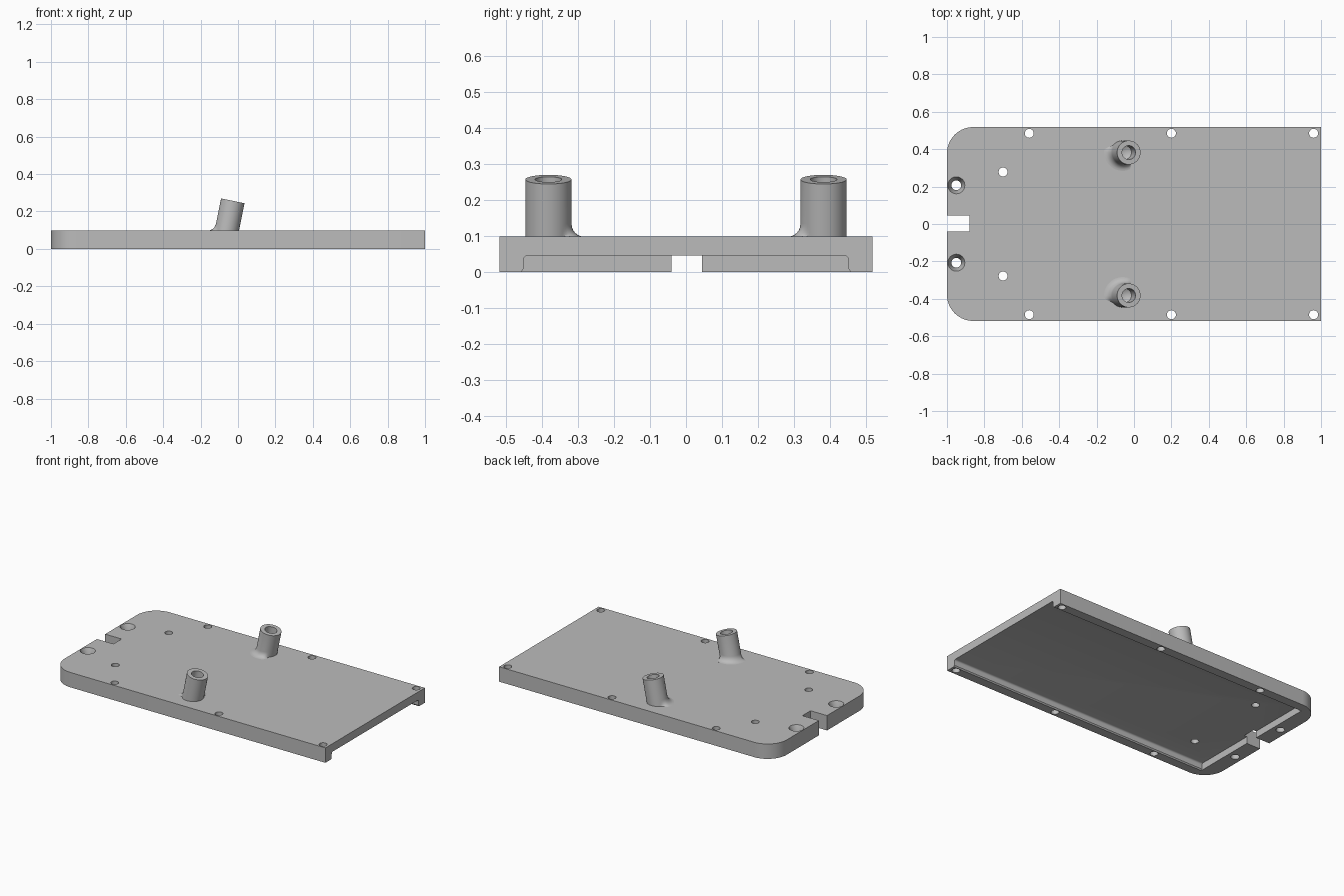
import bpy, bmesh, math
from mathutils import Matrix, Vector

if "Cube" in bpy.data.objects:
    bpy.data.objects.remove(bpy.data.objects["Cube"])

TOP = 0.098
HALF_Y = 0.518

grey = bpy.data.materials.new("light_grey")
grey.use_nodes = True
colour = (0.5, 0.5, 0.5, 1)
grey.diffuse_color = colour
grey.node_tree.nodes["Principled BSDF"].inputs["Base Color"].default_value = colour


def make_object(name, bm):
    bmesh.ops.recalc_face_normals(bm, faces=bm.faces)
    mesh = bpy.data.meshes.new(name)
    bm.to_mesh(mesh)
    bm.free()
    mesh.materials.append(grey)
    obj = bpy.data.objects.new(name, mesh)
    bpy.context.collection.objects.link(obj)
    return obj


def prism(name, points, direction):
    """Extrude a closed outline of 3D points along a direction."""
    bm = bmesh.new()
    face = bm.faces.new([bm.verts.new(p) for p in points])
    out = bmesh.ops.extrude_face_region(bm, geom=[face])
    verts = [v for v in out["geom"] if isinstance(v, bmesh.types.BMVert)]
    bmesh.ops.translate(bm, verts=verts, vec=direction)
    return make_object(name, bm)


def cone(name, x, y, z0, z1, r0, r1):
    bm = bmesh.new()
    bmesh.ops.create_cone(bm, cap_ends=True, segments=32, radius1=r0, radius2=r1,
                          depth=z1 - z0,
                          matrix=Matrix.Translation((x, y, (z0 + z1) / 2)))
    return make_object(name, bm)


def activate(obj):
    bpy.ops.object.select_all(action="DESELECT")
    obj.select_set(True)
    bpy.context.view_layer.objects.active = obj


def cut(target, cutter):
    cutter.hide_render = True
    activate(target)
    mod = target.modifiers.new("cut", "BOOLEAN")
    mod.operation = "DIFFERENCE"
    mod.solver = "EXACT"
    mod.object = cutter
    bpy.ops.object.modifier_apply(modifier=mod.name)
    bpy.data.objects.remove(cutter)


def arc(cx, cy, r, start, end, steps):
    angles = [math.radians(start + (end - start) * i / steps) for i in range(steps + 1)]
    return [(cx + r * math.cos(a), cy + r * math.sin(a)) for a in angles]


# Base plate: square at one end, rounded corners at the other
R = 0.14
outline = [(1, -HALF_Y), (1, HALF_Y)]
outline += arc(-1 + R, HALF_Y - R, R, 90, 180, 14)
outline += arc(-1 + R, -HALF_Y + R, R, 180, 270, 14)
plate = prism("base_plate", [(x, y, 0) for x, y in outline], (0, 0, TOP))

# Underside pocket, open at the square end, with softened upper corners
half = [(0.46, -0.05), (0.458, 0), (0.452, 0.008)] + arc(0.44, 0.033, 0.012, 0, 90, 4)
section = half + [(-y, z) for y, z in reversed(half)]
cut(plate, prism("pocket_cutter", [(-0.9, y, z) for y, z in section], (2, 0, 0)))

# Notch in the rounded end
notch = [(-1.1, -0.04), (-0.88, -0.04), (-0.88, 0.045), (-1.1, 0.045)]
cut(plate, prism("notch_cutter", [(x, y, -0.1) for x, y in notch], (0, 0, 0.4)))

# Through holes and countersunk holes, mirrored across the centre line
for side in (-1, 1):
    for x, y in ((-0.56, 0.485), (0.2, 0.485), (0.96, 0.485), (-0.7, 0.278)):
        cut(plate, cone("hole_cutter", x, y * side, -0.1, 0.2, 0.024, 0.024))
    cut(plate, cone("screw_cutter", -0.95, 0.207 * side, -0.1, 0.2, 0.026, 0.026))
    cut(plate, cone("countersink_cutter", -0.95, 0.207 * side, 0.05, TOP + 0.001, 0.026, 0.046))

# Leaning hollow posts with a partial fillet at the foot
TILT = math.radians(11.5)
LENGTH = 0.162
RADIUS = 0.064
BORE = 0.037
SEGMENTS = 48


def post(name, side):
    foot = Vector((-0.06, 0.382 * side, TOP))
    lean = Matrix.Rotation(TILT, 3, "Y")
    angles = [2 * math.pi * i / SEGMENTS for i in range(SEGMENTS)]
    towards = math.atan2(-side, -0.8)
    bm = bmesh.new()

    def level_ring(height, spread):
        ring = []
        for a in angles:
            fade = min(1, max(0, (math.cos(a - towards) - 0.1) * 2.5))
            r = RADIUS + spread * fade
            ring.append(bm.verts.new(foot + Vector((
                height * math.tan(TILT) + r * math.cos(a) / math.cos(TILT),
                r * math.sin(a), height))))
        return ring

    def tilted_ring(r, along):
        return [bm.verts.new(foot + lean @ Vector((r * math.cos(a), r * math.sin(a), along)))
                for a in angles]

    rings = [level_ring(-0.01, 0.034)]
    for i in range(7):
        a = math.pi / 2 * i / 6
        rings.append(level_ring(0.036 * (1 - math.cos(a)), 0.034 * (1 - math.sin(a))))
    rings += [tilted_ring(RADIUS, LENGTH), tilted_ring(BORE, LENGTH), tilted_ring(BORE, 0.05)]
    for low, high in zip(rings, rings[1:]):
        for i in range(SEGMENTS):
            j = (i + 1) % SEGMENTS
            bm.faces.new((low[i], low[j], high[j], high[i]))
    # Drilled cone at the bottom of the bore
    tip = bm.verts.new(foot + lean @ Vector((0, 0, 0.025)))
    for i in range(SEGMENTS):
        bm.faces.new((rings[-1][i], rings[-1][(i + 1) % SEGMENTS], tip))
    bm.faces.new(rings[0])
    return make_object(name, bm)


parts = [plate, post("front_post", -1), post("back_post", 1)]
for part in parts:
    activate(part)
    bpy.ops.object.shade_smooth_by_angle(angle=math.radians(30))
